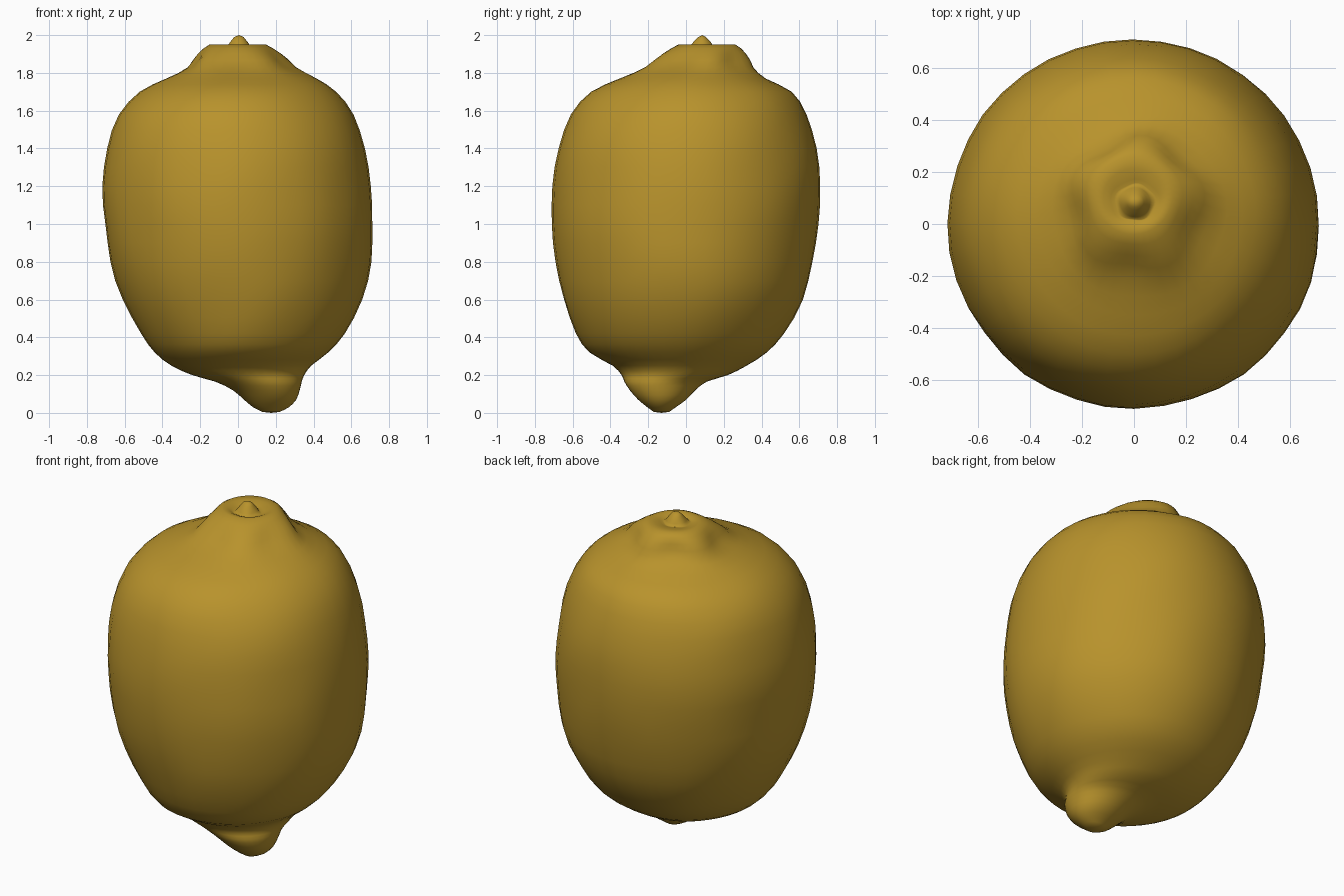
import bpy, bmesh, math
from mathutils import Vector, noise

if "Cube" in bpy.data.objects:
    bpy.data.objects.remove(bpy.data.objects["Cube"])

SIDES = 40
STEPS = 2  # loft rings between two sections

# cross-sections from bottom nub to stem tip: z, x min, x max, y min, y max
SECTIONS = [
    (0.005, 0.13, 0.22, -0.17, -0.09), (0.03, 0.08, 0.27, -0.205, -0.055),
    (0.07, 0.03, 0.31, -0.255, 0.00), (0.12, -0.03, 0.33, -0.30, 0.05),
    (0.165, -0.12, 0.342, -0.33, 0.11), (0.20, -0.24, 0.355, -0.345, 0.22),
    (0.25, -0.35, 0.39, -0.39, 0.32), (0.32, -0.44, 0.48, -0.51, 0.43),
    (0.42, -0.515, 0.57, -0.58, 0.52), (0.60, -0.61, 0.66, -0.645, 0.62),
    (0.80, -0.675, 0.705, -0.69, 0.67), (1.00, -0.705, 0.715, -0.712, 0.70),
    (1.20, -0.715, 0.705, -0.705, 0.71), (1.40, -0.69, 0.675, -0.675, 0.69),
    (1.58, -0.63, 0.61, -0.61, 0.64), (1.70, -0.52, 0.52, -0.50, 0.56),
    (1.77, -0.38, 0.42, -0.35, 0.42), (1.83, -0.27, 0.30, -0.22, 0.345),
    (1.90, -0.215, 0.225, -0.13, 0.31), (1.95, -0.15, 0.15, -0.04, 0.26),
    (1.94, -0.09, 0.10, 0.005, 0.17), (1.935, -0.065, 0.075, 0.015, 0.15),
    (1.965, -0.04, 0.05, 0.04, 0.13), (1.99, -0.02, 0.03, 0.065, 0.105),
]


def smooth_sections(rows):
    """Catmull-Rom interpolation through the sections."""
    out = []
    for i in range(len(rows) - 1):
        p = [rows[min(max(i + k, 0), len(rows) - 1)] for k in (-1, 0, 1, 2)]
        for s in range(STEPS):
            t = s / STEPS
            out.append([0.5 * (2 * b + (c - a) * t + (2*a - 5*b + 4*c - d) * t**2
                               + (3*b - a - 3*c + d) * t**3) for a, b, c, d in zip(*p)])
    out.append(list(rows[-1]))
    return out


# lemon skin: one closed loft
bm = bmesh.new()
rings = []
for z, x0, x1, y0, y1 in smooth_sections(SECTIONS):
    ring = []
    for k in range(SIDES):
        a = 2 * math.pi * k / SIDES
        co = Vector(((x0 + x1) / 2 + (x1 - x0) / 2 * math.cos(a),
                     (y0 + y1) / 2 + (y1 - y0) / 2 * math.sin(a), z))
        # shallow folds running down from the stem collar
        fold = max(0.0, 1 - abs(z - 1.86) / 0.09) * 0.02 * math.sin(5 * a + 0.6)
        # gentle dents over the skin
        dent = 0.008 * noise.noise(co * 3.5) * min(1, (x1 - x0) / 0.5)
        out = Vector((math.cos(a), math.sin(a), 0))
        ring.append(bm.verts.new(co + out * (fold + dent)))
    rings.append(ring)
for lower, upper in zip(rings, rings[1:]):
    for k in range(SIDES):
        n = (k + 1) % SIDES
        bm.faces.new((lower[k], lower[n], upper[n], upper[k]))

# close the nub and the stem with rounded tips
for ring, tip in ((rings[0], (0.175, -0.13, 0)), (rings[-1], (0.005, 0.085, 2))):
    v = bm.verts.new(tip)
    for k in range(SIDES):
        bm.faces.new((ring[k], ring[(k + 1) % SIDES], v))
bmesh.ops.recalc_face_normals(bm, faces=bm.faces)
for f in bm.faces:
    f.smooth = True
mesh = bpy.data.meshes.new("lemon")
bm.to_mesh(mesh)
bm.free()

peel = bpy.data.materials.new("lemon yellow")
peel.diffuse_color = (0.48, 0.29, 0.025, 1)
peel.use_nodes = True
peel.node_tree.nodes["Principled BSDF"].inputs["Base Color"].default_value = peel.diffuse_color
mesh.materials.append(peel)
lemon = bpy.data.objects.new("lemon", mesh)
bpy.context.collection.objects.link(lemon)
